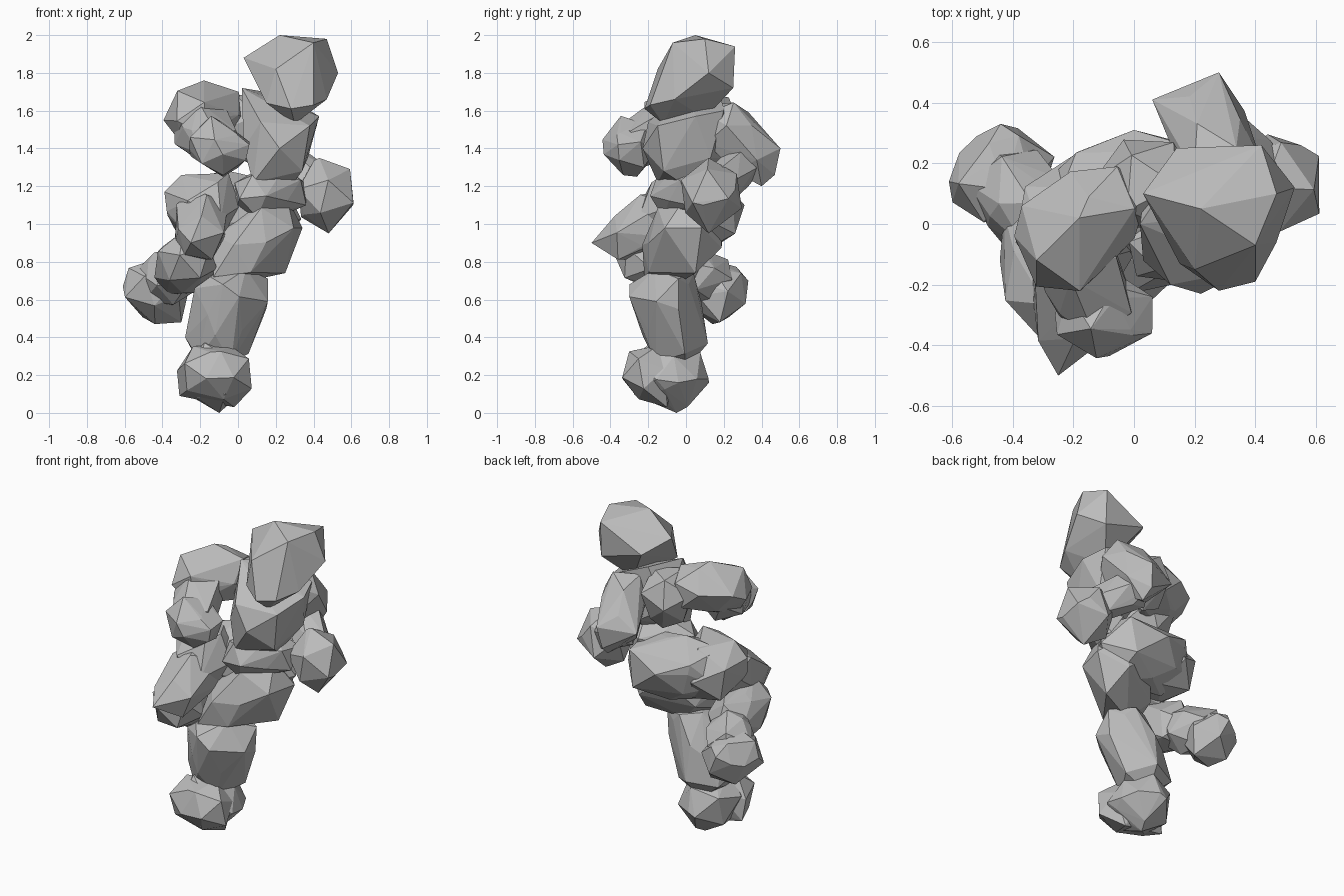
import bpy
import bmesh
import random
from mathutils import Vector, Euler

default_cube = bpy.data.objects.get("Cube")
if default_cube:
    bpy.data.objects.remove(default_cube, do_unlink=True)

rng = random.Random(7)

# One stone colour for the whole figure
stone = bpy.data.materials.new("grey_stone")
stone.use_nodes = True
stone.diffuse_color = (0.5, 0.5, 0.5, 1)
shader = next(n for n in stone.node_tree.nodes if n.type == "BSDF_PRINCIPLED")
shader.inputs["Base Color"].default_value = stone.diffuse_color
shader.inputs["Roughness"].default_value = 0.9


def hull_object(name, points):
    """Wrap a cloud of points in a flat-faced convex boulder."""
    bm = bmesh.new()
    for point in points:
        bm.verts.new(point)
    result = bmesh.ops.convex_hull(bm, input=bm.verts)
    loose = [g for g in result["geom_interior"] if isinstance(g, bmesh.types.BMVert)]
    bmesh.ops.delete(bm, geom=loose, context="VERTS")
    bmesh.ops.recalc_face_normals(bm, faces=bm.faces)
    mesh = bpy.data.meshes.new(name)
    bm.to_mesh(mesh)
    bm.free()
    mesh.materials.append(stone)
    obj = bpy.data.objects.new(name, mesh)
    bpy.context.collection.objects.link(obj)
    return obj


def knot_points(centre, radius):
    """Corners of a randomly turned, slightly uneven icosahedron."""
    bm = bmesh.new()
    bmesh.ops.create_icosphere(bm, subdivisions=1, radius=radius)
    turn = Euler([rng.uniform(0, 6) for axis in range(3)]).to_matrix()
    points = [Vector(centre) + turn @ v.co * rng.uniform(0.98, 1.14) for v in bm.verts]
    bm.free()
    return points


def boulder(name, *knots, tips=()):
    """Hull around several round knots (centre, radius), plus sharp tips."""
    points = [Vector(tip) for tip in tips]
    for centre, radius in knots:
        points += knot_points(centre, radius)
    return hull_object(name, points)


# Head, an upright angular block
hull_object("head", [
    (.22, .05, 2), (.47, .1, 1.98), (.03, .1, 1.88), (.14, .25, 1.8),
    (.42, .26, 1.94), (.53, .12, 1.8), (.4, -.07, 1.96), (.47, -.06, 1.66),
    (.28, -.22, 1.61), (.4, -.19, 1.63), (.15, -.13, 1.64), (.2, -.15, 1.82),
    (.42, .25, 1.72), (.3, -.12, 1.53), (.3, .1, 1.56),
])

# Chest, wide at the shoulders and narrow at the waist
hull_object("chest", [
    (.02, 0, 1.72), (.14, .18, 1.7), (.38, .2, 1.6), (.43, .05, 1.57),
    (.38, -.15, 1.52), (.12, -.2, 1.54), (.22, -.23, 1.4), (.03, -.12, 1.4),
    (.08, -.15, 1.22), (.34, -.12, 1.28), (.37, .13, 1.35), (.2, .2, 1.35),
    (.04, .16, 1.45), (.28, 0, 1.2),
])

# Middle of the body
boulder("back_shoulder", ((.04, .13, 1.54), .17), tips=[(.06, .15, 1.32)])
boulder("abdomen", ((.1, -.07, 1.16), .13), ((.24, .04, 1.17), .13))
boulder("pelvis", ((-.12, .06, 1.09), .19), ((.12, .09, 1.05), .2),
        tips=[(0, .31, 1.1), (-.18, .24, 1.12)])

# Right arm, bent and reaching forward
boulder("right_upper_arm", ((-.1, .06, 1.59), .15), ((-.22, -.08, 1.56), .16),
        tips=[(-.37, .06, 1.6), (-.18, .02, 1.76)])
boulder("right_forearm", ((-.2, -.1, 1.51), .15), ((-.13, -.26, 1.43), .14))
boulder("right_hand", ((-.13, -.3, 1.42), .14), ((-.07, -.29, 1.39), .13),
        tips=[(.06, -.36, 1.42), (-.08, -.26, 1.25), (-.26, -.3, 1.4)])

# Left arm, elbow pushed back and hand beside the hip
boulder("left_upper_arm", ((.28, .22, 1.51), .14), ((.24, .34, 1.38), .13),
        tips=[(.28, .5, 1.4), (.06, .41, 1.38), (.26, .47, 1.26), (.27, .4, 1.2)])
boulder("left_forearm", ((.27, .29, 1.31), .11), ((.4, .19, 1.22), .1))
boulder("left_hand", ((.46, .13, 1.16), .165),
        tips=[(.61, .09, 1.1), (.48, .12, .95), (.43, .12, 1.35), (.55, .26, 1.18),
              (.35, .1, 1.05)])

# Left leg, standing and slanting under the body
boulder("left_thigh", ((.16, .02, .98), .18), ((.03, -.08, .86), .16),
        tips=[(.25, .05, .74), (-.13, -.22, .72), (-.13, -.12, .86), (.17, .19, .9)])
boulder("left_shin", ((-.04, -.11, .6), .18), ((-.1, -.06, .39), .17),
        tips=[(.16, -.04, .71), (.15, -.04, .55), (-.23, -.18, .66), (-.28, -.1, .4),
              (-.08, -.3, .68), (.02, .04, .74)])
boulder("left_heel", ((-.11, -.04, .2), .16), ((-.12, -.14, .21), .17),
        tips=[(-.1, -.05, 0), (.06, -.04, .16), (-.1, .12, .18)])
boulder("left_toes", ((-.18, -.2, .22), .14), ((-.06, -.2, .21), .14),
        tips=[(-.31, -.12, .09), (-.02, -.1, .03)])

# Right leg, knee raised forward and foot kicked back
boulder("right_hip", ((-.2, .03, 1.07), .19), ((-.18, -.08, 1.08), .18),
        tips=[(-.39, -.06, 1.17), (-.05, -.1, 1.27), (-.3, -.06, 1.26)])
boulder("right_thigh", ((-.2, -.14, 1.02), .16), ((-.21, -.31, .93), .13),
        tips=[(-.25, -.5, .9)])
boulder("right_shin", ((-.27, -.22, .81), .16), ((-.3, -.04, .76), .15))
boulder("right_ankle", ((-.34, .04, .72), .14), ((-.4, .12, .71), .14))
boulder("right_foot", ((-.46, .14, .67), .15), ((-.42, .18, .64), .15),
        tips=[(-.61, .14, .67), (-.44, .14, .47), (-.3, .18, .48), (-.44, .33, .7)])
